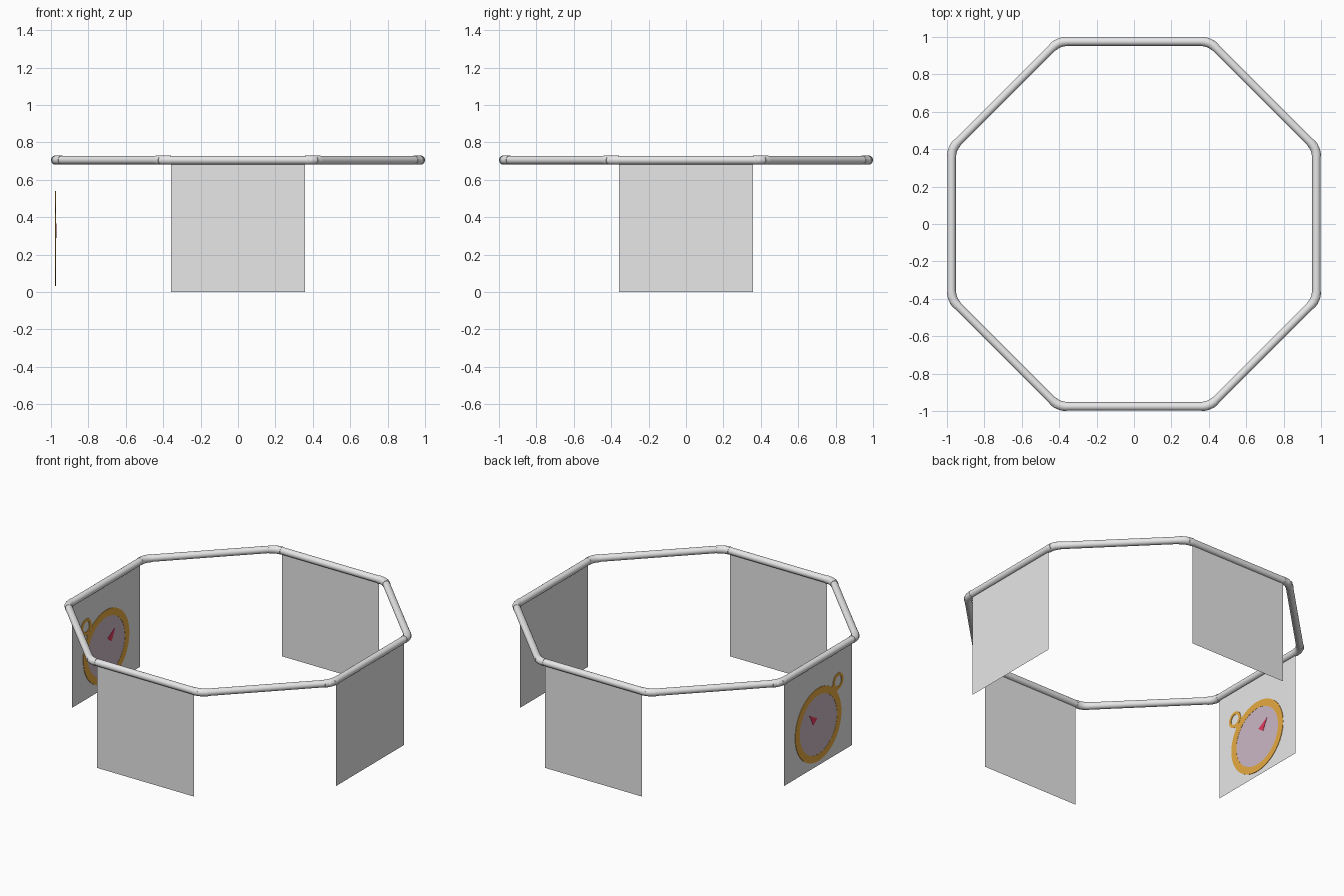
import bpy, bmesh, math
from mathutils import Vector, Matrix

if "Cube" in bpy.data.objects:
    bpy.data.objects.remove(bpy.data.objects["Cube"])


def mat(name, r, g, b):
    m = bpy.data.materials.new(name)
    m.diffuse_color = (r, g, b, 1)
    m.use_nodes = True
    m.node_tree.nodes["Principled BSDF"].inputs["Base Color"].default_value = m.diffuse_color
    return m


GREY = mat("light_grey", 0.8, 0.8, 0.8)
GOLD = mat("gold", 0.83, 0.42, 0.055)
LILAC = mat("pale_lilac", 0.60, 0.48, 0.565)
RED = mat("pink_red", 0.86, 0.045, 0.125)

IN_R = 0.9755                          # distance of the rails from the centre
HALF = IN_R * math.tan(math.pi / 8)    # half a rail length
Z = 0.705                              # rail height


def make(name, bm, material):
    bmesh.ops.recalc_face_normals(bm, faces=bm.faces)
    me = bpy.data.meshes.new(name)
    bm.to_mesh(me)
    bm.free()
    me.materials.append(material)
    ob = bpy.data.objects.new(name, me)
    bpy.context.collection.objects.link(ob)
    return ob


def sweep(name, path, radius, sides=24):
    """Round tube along a flat path, with capped ends."""
    bm = bmesh.new()
    rings = []
    for i, p in enumerate(path):
        t = (path[min(i + 1, len(path) - 1)] - path[max(i - 1, 0)]).normalized()
        side = t.cross(Vector((0, 0, 1)))
        rings.append([bm.verts.new(p + radius * (side * math.cos(a) + Vector((0, 0, math.sin(a)))))
                      for a in (2 * math.pi * k / sides for k in range(sides))])
    for r0, r1 in zip(rings, rings[1:]):
        for k in range(sides):
            j = (k + 1) % sides
            f = bm.faces.new((r0[k], r0[j], r1[j], r1[k]))
            f.smooth = True
    bm.faces.new(rings[0])
    bm.faces.new(rings[-1])
    return make(name, bm, GREY)


# Octagonal rail: eight tubes and eight slightly thicker elbows
for i in range(8):
    turn = Matrix.Rotation(i * math.pi / 4, 3, 'Z')
    sweep(f"rail_{i}", [turn @ Vector((s * (HALF - 0.01), -IN_R, Z)) for s in (-1, 1)], 0.0225)
    corner = Vector((HALF, -IN_R, Z))
    a = corner - Vector((0.045, 0, 0))
    b = corner + Vector((0.045, 0.045, 0)) * math.sqrt(0.5)
    path = [a.lerp(corner, t).lerp(corner.lerp(b, t), t) for t in (k / 8 for k in range(9))]
    sweep(f"elbow_{i}", [turn @ p for p in path], 0.0245)

# Four hanging cloth panels, single sheets
for i, name in enumerate(("front", "right", "back", "left")):
    turn = Matrix.Rotation(i * math.pi / 2, 3, 'Z')
    bm = bmesh.new()
    bm.faces.new([bm.verts.new(turn @ Vector((x, -IN_R, z)))
                  for x, z in ((-0.357, 0), (0.357, 0), (0.357, Z), (-0.357, Z))])
    make(name + "_panel", bm, GREY)


# Painted compass, showing on both sides of the left panel
CENTRE = Vector((0, 0.274))
DIAG = Vector((-1, 1)).normalized()


def plate(name, outer, material, thick, inner=None):
    """Thin plate through the left panel; outer/inner are (y, z) outlines."""
    bm = bmesh.new()

    def ring(pts, x):
        return [bm.verts.new((-IN_R + x, p[0], p[1])) for p in pts]

    def bridge(r0, r1):
        n = len(r0)
        for k in range(n):
            j = (k + 1) % n
            bm.faces.new((r0[k], r0[j], r1[j], r1[k]))

    o0, o1 = ring(outer, -thick), ring(outer, thick)
    bridge(o0, o1)
    if inner:
        i0, i1 = ring(inner, -thick), ring(inner, thick)
        bridge(i0, i1)
        bridge(o0, i0)
        bridge(o1, i1)
    else:
        bm.faces.new(o0)
        bm.faces.new(o1)
    return make(name, bm, material)


def circle(c, r, n=64):
    return [c + r * Vector((math.cos(2 * math.pi * k / n), math.sin(2 * math.pi * k / n)))
            for k in range(n)]


plate("dial_face", circle(CENTRE, 0.199), LILAC, 0.002)
plate("dial_rim", circle(CENTRE, 0.243), GOLD, 0.003, circle(CENTRE, 0.196))
loop = CENTRE + DIAG * 0.298
plate("hanging_loop", circle(loop, 0.054, 32), GOLD, 0.003, circle(loop, 0.034, 32))
across = Vector((1, 1)).normalized()
plate("loop_neck", [CENTRE + DIAG * d + across * w for d, w in
                    ((0.225, -0.042), (0.225, 0.042), (0.262, 0.036), (0.262, -0.036))], GOLD, 0.0025)
plate("needle", [CENTRE + Vector(p) for p in ((0.093, 0.092), (0.012, 0.047), (0.055, 0.014))],
      RED, 0.004)
